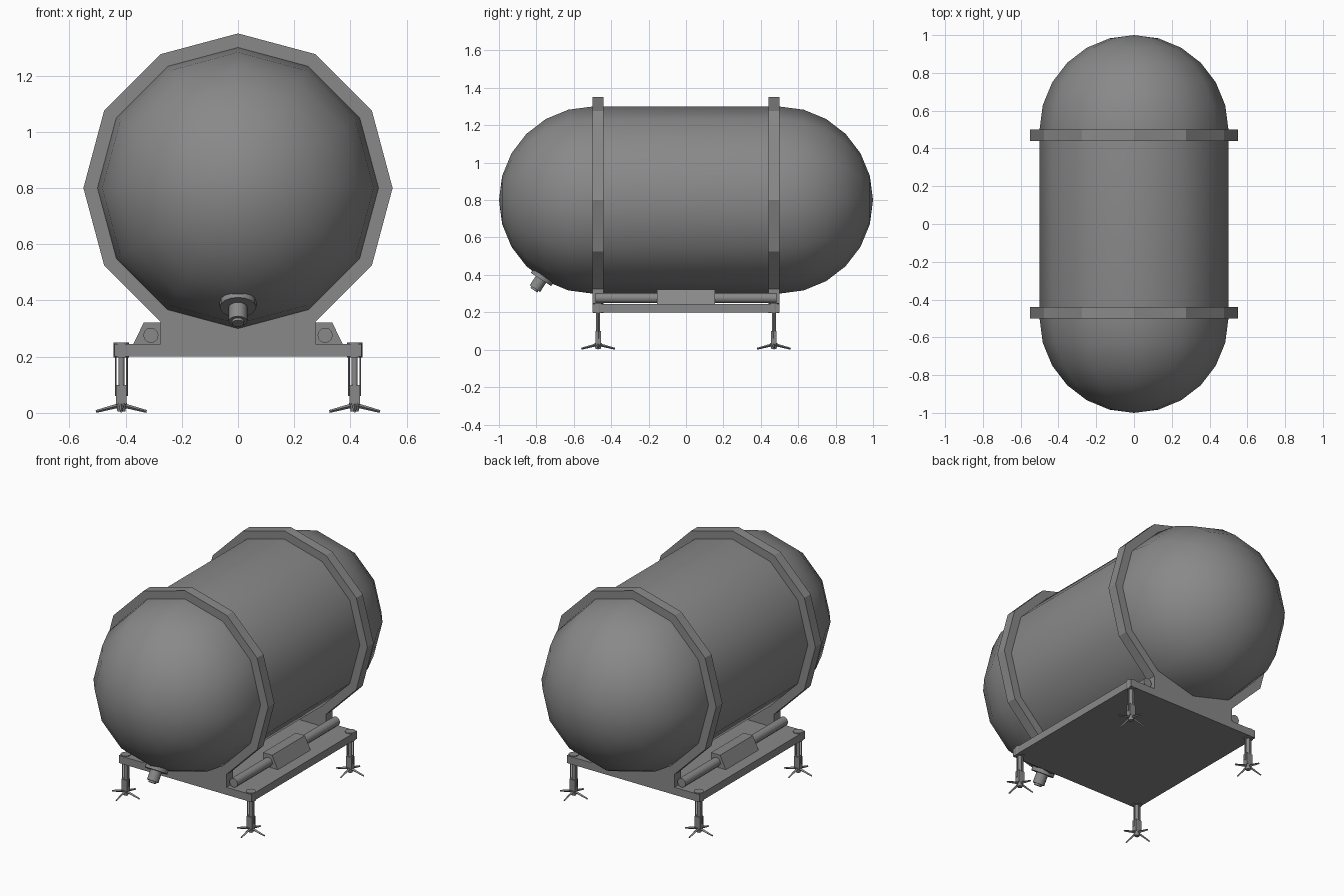
import bpy, bmesh, math
from math import sin, cos, pi, radians
from mathutils import Vector

cube = bpy.data.objects.get("Cube")
if cube:
    bpy.data.objects.remove(cube)

steel = bpy.data.materials.new("grey_steel")
steel.use_nodes = True
grey = (0.25, 0.25, 0.25, 1)
steel.diffuse_color = grey
steel.node_tree.nodes["Principled BSDF"].inputs["Base Color"].default_value = grey


def finish(name, bm, smooth=0):
    bmesh.ops.recalc_face_normals(bm, faces=bm.faces)
    mesh = bpy.data.meshes.new(name)
    bm.to_mesh(mesh)
    bm.free()
    mesh.materials.append(steel)
    obj = bpy.data.objects.new(name, mesh)
    bpy.context.collection.objects.link(obj)
    if smooth:
        bpy.ops.object.select_all(action='DESELECT')
        obj.select_set(True)
        bpy.context.view_layer.objects.active = obj
        bpy.ops.object.shade_smooth_by_angle(angle=radians(smooth))
    return obj


def box(name, centre, size):
    bm = bmesh.new()
    bmesh.ops.create_cube(bm, size=1)
    bmesh.ops.scale(bm, vec=size, verts=bm.verts)
    bmesh.ops.translate(bm, vec=centre, verts=bm.verts)
    return finish(name, bm)


def rod(name, a, b, r, sides=12, r2=None):
    a, b = Vector(a), Vector(b)
    bm = bmesh.new()
    bmesh.ops.create_cone(bm, cap_ends=True, segments=sides, radius1=r,
                          radius2=r if r2 is None else r2, depth=(b - a).length)
    bm.transform((b - a).to_track_quat('Z', 'Y').to_matrix().to_4x4())
    bmesh.ops.translate(bm, vec=(a + b) / 2, verts=bm.verts)
    return finish(name, bm, 50)


def extrude_y(name, outline, y0, y1):
    bm = bmesh.new()
    face = bm.faces.new([bm.verts.new((x, y0, z)) for x, z in outline])
    new = bmesh.ops.extrude_face_region(bm, geom=[face])["geom"]
    bmesh.ops.translate(bm, vec=(0, y1 - y0, 0),
                        verts=[v for v in new if isinstance(v, bmesh.types.BMVert)])
    return finish(name, bm)


# Capsule tank: twelve-sided sphere stretched apart at its equator
R, MID, SIDES, RINGS = 0.5, 0.8, 12, 6
profile = [(R * sin(i * pi / 2 / RINGS), -0.5 - R * cos(i * pi / 2 / RINGS))
           for i in range(RINGS + 1)]
profile += [(r, -y) for r, y in reversed(profile)]
bm = bmesh.new()
line = [bm.verts.new((0, y, r)) for r, y in profile]
edges = [bm.edges.new(pair) for pair in zip(line, line[1:])]
bmesh.ops.spin(bm, geom=line + edges, cent=(0, 0, 0), axis=(0, 1, 0),
               angle=2 * pi, steps=SIDES)
bmesh.ops.remove_doubles(bm, verts=bm.verts, dist=0.001)
bmesh.ops.translate(bm, vec=(0, 0, MID), verts=bm.verts)
finish("tank", bm, 40)

# Bands: polygonal collars whose lower edge widens into a saddle
for side, y in (("front", -0.5), ("back", 0.44)):
    outline = [(0.55 * sin(a), MID + 0.55 * cos(a))
               for a in (k * pi / 6 for k in range(-5, 6))]
    outline += [(outline[-1][0], 0.22), (outline[0][0], 0.22)]
    extrude_y(side + "_band", outline, y, y + 0.06)

# Base plate
box("base_plate", (0, 0, 0.2225), (0.88, 1, 0.045))

for s, side in ((1, "left"), (-1, "right")):
    # Side pipe with its pump housing
    rod(side + "_pipe", (s * 0.31, -0.485, 0.276), (s * 0.31, 0.485, 0.276), 0.027)
    extrude_y(side + "_pump_housing",
              [(s * x, z) for x, z in ((0.275, 0.24), (0.375, 0.24), (0.335, 0.322), (0.275, 0.322))],
              -0.155, 0.155)
    for t, end in ((-1, "front"), (1, "back")):
        # Telescopic leg with a four-armed foot
        name = end + "_" + side
        x, y = s * 0.415, t * 0.47
        rod(name + "_leg_cap", (x, y, 0.197), (x, y, 0.25), 0.028)
        rod(name + "_leg_piston", (x, y, 0.06), (x, y, 0.2), 0.011)
        for d in (-1, 1):
            rod(name + "_guide_rod", (x + d * 0.02, y, 0.06), (x + d * 0.02, y, 0.2), 0.004, 6)
        box(name + "_leg_sleeve", (x, y, 0.065), (0.038, 0.03, 0.07))
        rod(name + "_foot_hub", (x, y, 0.005), (x, y, 0.035), 0.014, 8, 0.02)
        for k in range(4):
            dx, dy = cos(k * pi / 2), sin(k * pi / 2)
            rod(name + "_foot_arm", (x + dx * 0.01, y + dy * 0.01, 0.026),
                (x + dx * 0.09, y + dy * 0.09, 0.005), 0.008, 4, 0.005)

# Drain valve set square to the lower front dome
aim = Vector((0, -cos(radians(57)), -sin(radians(57))))
hub = Vector((0, -0.5, MID))
rod("valve_flange", hub + aim * 0.47, hub + aim * 0.506, 0.065, 16)
rod("valve_neck", hub + aim * 0.5, hub + aim * 0.565, 0.033, 12)
rod("valve_nozzle", hub + aim * 0.56, hub + aim * 0.575, 0.022, 12)
